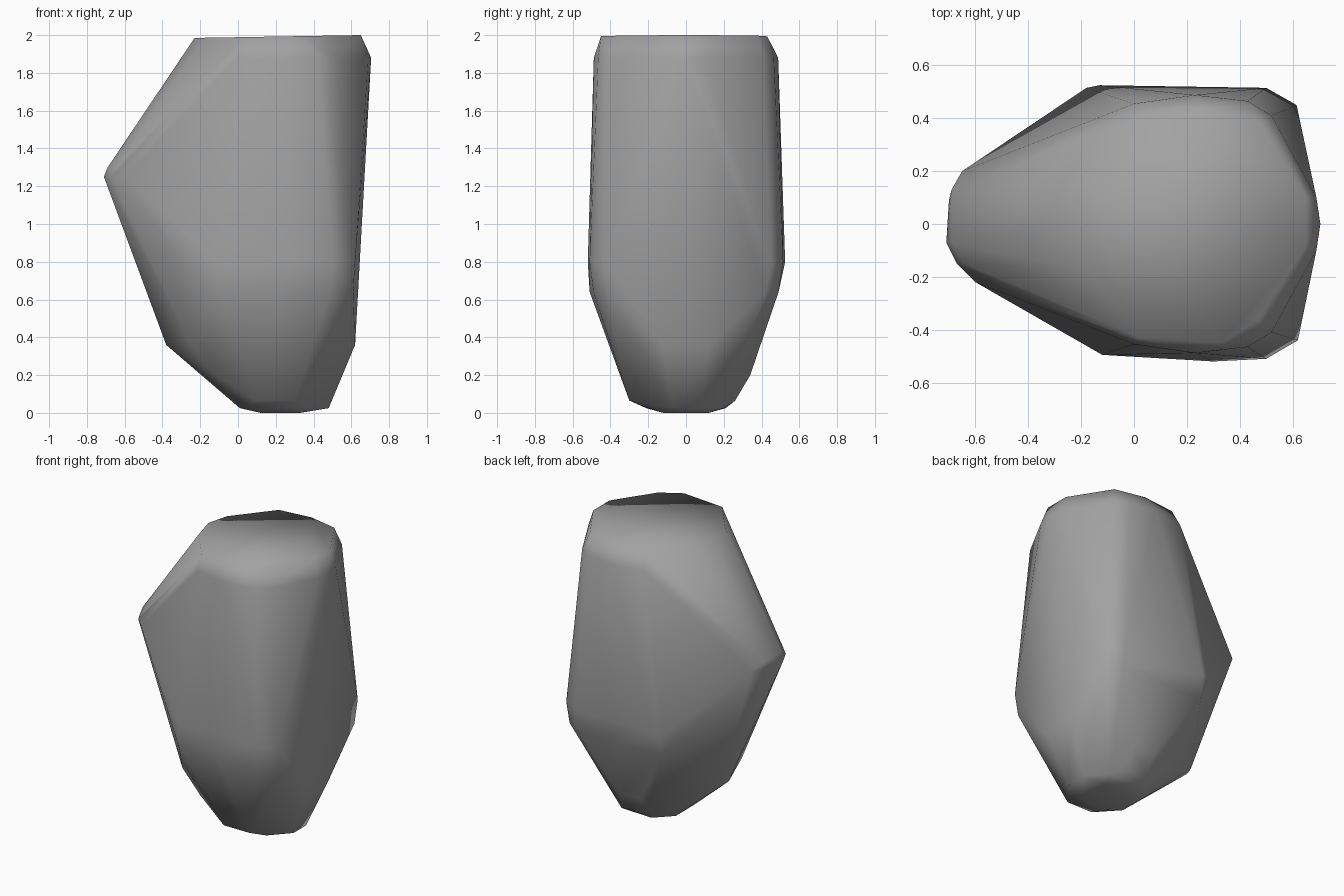
import bpy, bmesh

# Symmetric rings: height -> outline points (x, y), mirrored across y
mirrored = [
    # small rounded foot
    (0.00, [(0.12, 0.12), (0.33, 0.12)]),
    (0.025, [(0.01, 0.1), (0.12, 0.21), (0.36, 0.20), (0.48, 0.07)]),
    (0.36, [(0.62, 0.12)]),
    # shoulder
    (1.88, [(0.705, 0.0), (0.69, 0.10), (0.52, 0.41), (0.43, 0.465),
            (0.23, 0.488), (0.0, 0.455)]),
]

# Irregular rings
uneven = [
    (0.065, [(0.10, -0.30), (0.30, -0.30), (0.30, 0.26), (0.12, 0.26)]),
    # lower flare
    (0.20, [(0.28, 0.34), (0.12, 0.33), (-0.12, -0.25)]),
    (0.36, [(-0.38, 0.07), (-0.36, 0.13), (-0.25, -0.26)]),
    (0.64, [(-0.12, -0.49), (0.20, -0.51), (0.48, -0.49), (0.61, -0.42),
            (-0.15, 0.48), (0.20, 0.49), (0.50, 0.49), (0.61, 0.42)]),
    # widest belt
    (0.80, [(-0.12, -0.495), (0.30, -0.52), (0.50, -0.51), (0.62, -0.44),
            (-0.18, 0.515), (-0.13, 0.525), (0.50, 0.515), (0.615, 0.45)]),
    # side bulge
    (1.25, [(-0.71, -0.07), (-0.70, 0.09), (-0.67, -0.15), (-0.60, -0.22),
            (-0.65, 0.20)]),
    (1.30, [(-0.69, -0.07), (-0.69, 0.13), (-0.64, -0.15), (-0.64, 0.17)]),
]

# Gently tilted top outline
top = [(-0.19, 0.15), (-0.18, -0.18), (-0.23, 0.0), (0.02, -0.43), (0.33, -0.45),
       (0.47, -0.36), (0.65, -0.08), (0.65, 0.10), (0.48, 0.38), (0.27, 0.43),
       (0.03, 0.41)]

points = {(x, s * y, z) for z, ring in mirrored for x, y in ring for s in (1, -1)}
points |= {(x, y, z) for z, ring in uneven for x, y in ring}
points |= {(x, y, 1.989 + 0.017 * x) for x, y in top}

# Faceted body: tight skin around the rings, smooth shaded
bm = bmesh.new()
for p in sorted(points):
    bm.verts.new(p)
bmesh.ops.convex_hull(bm, input=bm.verts)
loose = [v for v in bm.verts if not v.link_faces]
bmesh.ops.delete(bm, geom=loose, context='VERTS')
bmesh.ops.recalc_face_normals(bm, faces=bm.faces)
for f in bm.faces:
    f.smooth = True

mesh = bpy.data.meshes.new("boulder_body")
bm.to_mesh(mesh)
bm.free()
body = bpy.data.objects.new("boulder_body", mesh)
bpy.context.collection.objects.link(body)

# Dark stone grey
mat = bpy.data.materials.new("dark_grey")
mat.diffuse_color = (0.36, 0.36, 0.36, 1)
mesh.materials.append(mat)
